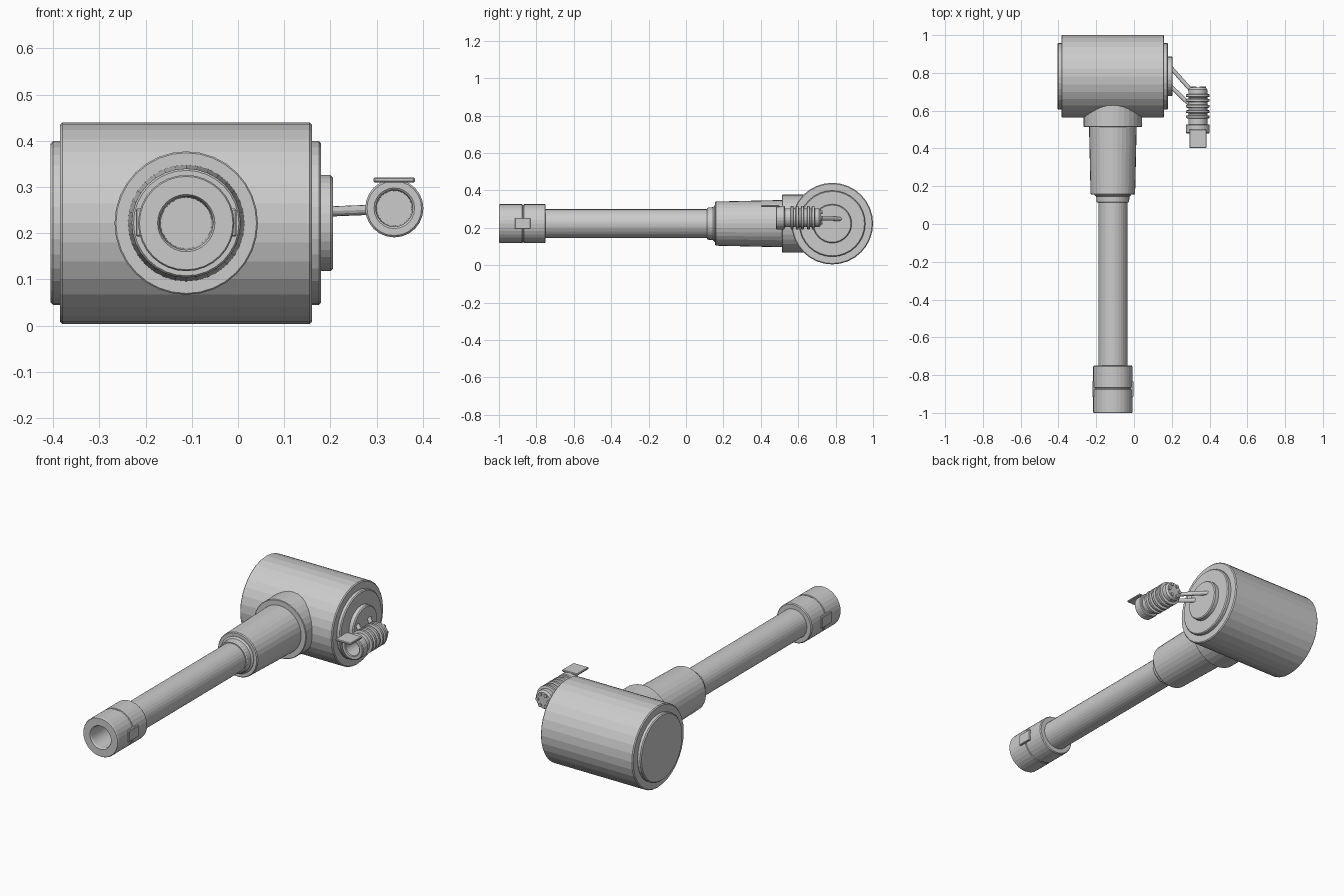
import bpy, bmesh, math
from mathutils import Vector, Matrix

if "Cube" in bpy.data.objects:
    bpy.data.objects.remove(bpy.data.objects["Cube"])


def finish(name, bm):
    bmesh.ops.recalc_face_normals(bm, faces=bm.faces)
    mesh = bpy.data.meshes.new(name)
    bm.to_mesh(mesh)
    bm.free()
    ob = bpy.data.objects.new(name, mesh)
    bpy.context.collection.objects.link(ob)
    return ob


def lathe(name, origin, axis, profile, sides=32):
    """Spin (position along axis, radius) points; the ends are capped."""
    bm = bmesh.new()
    rings = []
    for t, r in profile:
        ring = []
        for i in range(sides):
            a = 2 * math.pi * i / sides
            u, v = r * math.cos(a), r * math.sin(a)
            p = (t, u, v) if axis == 'x' else (u, t, v)
            ring.append(bm.verts.new(Vector(origin) + Vector(p)))
        rings.append(ring)
    for a, b in zip(rings, rings[1:]):
        for i in range(sides):
            j = (i + 1) % sides
            bm.faces.new((a[i], a[j], b[j], b[i]))
    bm.faces.new(rings[0])
    bm.faces.new(rings[-1])
    return finish(name, bm)


def drum(a, b, r, c=0.005):
    """Profile of a cylinder with chamfered rims."""
    return [(a, r - c), (a + c, r), (b - c, r), (b, r - c)]


def box(name, lo, hi, bevel=0.003):
    bm = bmesh.new()
    lo, hi = Vector(lo), Vector(hi)
    bmesh.ops.create_cube(bm, size=1, matrix=Matrix.Translation((lo + hi) / 2)
                          @ Matrix.Diagonal((hi - lo).to_4d()))
    bmesh.ops.bevel(bm, geom=bm.edges[:], offset=bevel, segments=1, affect='EDGES')
    return finish(name, bm)


def rod(name, p, q, r, sides=12):
    p, q = Vector(p), Vector(q)
    bm = bmesh.new()
    turn = (q - p).to_track_quat('Z', 'Y').to_matrix().to_4x4()
    bmesh.ops.create_cone(bm, cap_ends=True, segments=sides, radius1=r, radius2=r,
                          depth=(q - p).length,
                          matrix=Matrix.Translation((p + q) / 2) @ turn)
    return finish(name, bm)


# Head: large cross cylinder with stepped end caps
head = (0, 0.782, 0.222)
lathe("head_drum", head, 'x', drum(-0.385, 0.16, 0.218))
lathe("left_end_cap", head, 'x', drum(-0.405, -0.37, 0.177))
lathe("right_end_cap", head, 'x', drum(0.15, 0.18, 0.177))
lathe("wire_disc", head, 'x', drum(0.17, 0.205, 0.104))

# Neck: collar, tapered sleeve and step ring
stem = (-0.112, 0, 0.222)
lathe("neck_collar", stem, 'y', drum(0.513, 0.70, 0.155, 0.003))
lathe("neck_sleeve", stem, 'y',
      [(0.155, 0.114), (0.16, 0.118), (0.508, 0.126), (0.53, 0.126)])
lathe("step_ring", stem, 'y',
      [(0.113, 0.082), (0.118, 0.086), (0.145, 0.088), (0.152, 0.097), (0.17, 0.097)])

# Long tube
lathe("tube", stem, 'y', [(-0.76, 0.077), (0.13, 0.077)])

# Tube tip: hollow connector with a groove and two side keys
lathe("tip_connector", stem, 'y',
      [(-0.78, 0.055), (-0.993, 0.058), (-1.0, 0.062), (-1.0, 0.101), (-0.995, 0.104),
       (-0.876, 0.104), (-0.874, 0.100), (-0.868, 0.100), (-0.866, 0.104),
       (-0.755, 0.104), (-0.75, 0.100), (-0.75, 0.07)])
for side, name in ((-1, "left_key"), (1, "right_key")):
    x0, x1 = sorted((stem[0] + side * 0.085, stem[0] + side * 0.109))
    box(name, (x0, -0.915, 0.193), (x1, -0.832, 0.253))

# Plug: ribbed hollow body with a top latch
plug = (0.338, 0, 0.254)
profile = [(0.60, 0.038), (0.483, 0.040), (0.48, 0.044), (0.48, 0.059), (0.484, 0.063),
           (0.524, 0.063), (0.528, 0.059), (0.528, 0.050)]
for y in (0.567, 0.595, 0.623, 0.655, 0.68):
    profile += [(y - 0.009, 0.050), (y - 0.006, 0.063), (y + 0.006, 0.063), (y + 0.009, 0.050)]
profile += [(0.712, 0.050), (0.722, 0.042)]
lathe("plug_body", plug, 'y', profile, 24)
box("plug_latch", (0.293, 0.402, 0.310), (0.383, 0.50, 0.321))

# Small studs on the back of the plug
for i in range(6):
    a = math.pi * i / 3
    x, z = plug[0] + 0.033 * math.cos(a), plug[2] + 0.033 * math.sin(a)
    rod(f"plug_stud_{i + 1}", (x, 0.71, z), (x, 0.729, z), 0.009, 8)

# Two wires from the disc to the plug
rod("rear_wire", (0.195, 0.828, 0.247), (0.318, 0.69, 0.252), 0.011)
rod("front_wire", (0.195, 0.728, 0.247), (0.318, 0.61, 0.252), 0.011)
